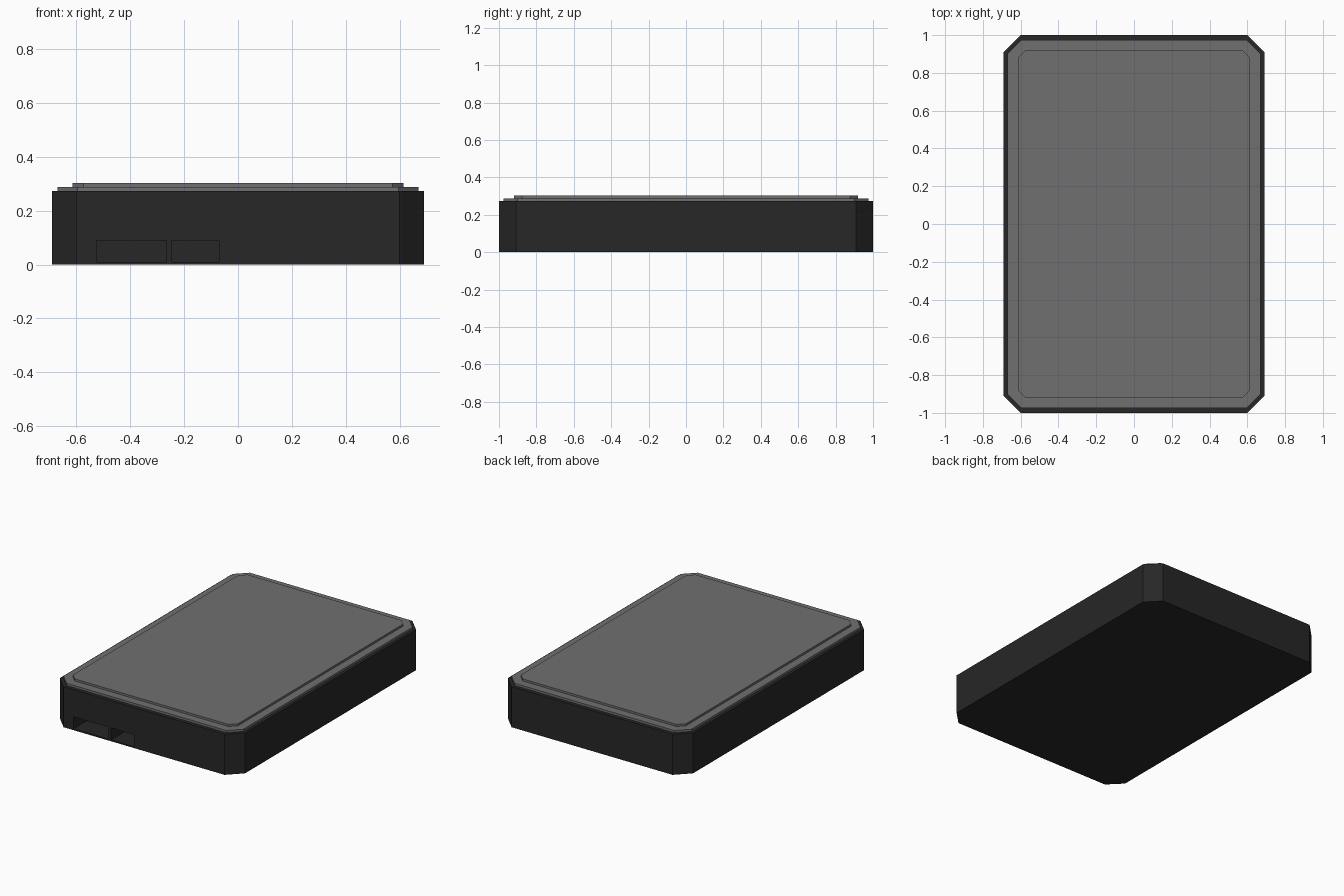
import bpy, bmesh

if "Cube" in bpy.data.objects:
    bpy.data.objects.remove(bpy.data.objects["Cube"])


def material(name, value):
    m = bpy.data.materials.new(name)
    m.diffuse_color = (value, value, value, 1)
    m.use_nodes = True
    m.node_tree.nodes["Principled BSDF"].inputs["Base Color"].default_value = m.diffuse_color
    return m


def add_object(name, bm, mat=None):
    bmesh.ops.recalc_face_normals(bm, faces=bm.faces)
    mesh = bpy.data.meshes.new(name)
    bm.to_mesh(mesh)
    bm.free()
    obj = bpy.data.objects.new(name, mesh)
    bpy.context.collection.objects.link(obj)
    if mat:
        mesh.materials.append(mat)
    return obj


def chamfered_slab(name, x, y, cut, z0, z1, mat):
    """Rectangle with cut corners, extruded from z0 to z1."""
    outline = [(x - cut, -y), (x, -y + cut), (x, y - cut), (x - cut, y),
               (-x + cut, y), (-x, y - cut), (-x, -y + cut), (-x + cut, -y)]
    bm = bmesh.new()
    base = bm.faces.new([bm.verts.new((px, py, z0)) for px, py in outline])
    ext = bmesh.ops.extrude_face_region(bm, geom=[base], use_keep_orig=True)
    verts = [g for g in ext["geom"] if isinstance(g, bmesh.types.BMVert)]
    bmesh.ops.translate(bm, verts=verts, vec=(0, 0, z1 - z0))
    return add_object(name, bm, mat)


def box(name, lo, hi, mat=None):
    bm = bmesh.new()
    bmesh.ops.create_cube(bm, size=1)
    for v in bm.verts:
        v.co = [(a + b) / 2 + c * (b - a) for a, b, c in zip(lo, hi, v.co)]
    return add_object(name, bm, mat)


dark = material("dark_case", 0.02)
grey = material("grey_lid", 0.16)

# Case and stepped lid
case = chamfered_slab("case", 0.69, 1.0, 0.09, 0.0, 0.273, dark)
chamfered_slab("lid_plate", 0.67, 0.975, 0.075, 0.265, 0.288, grey)
chamfered_slab("lid_raised_panel", 0.615, 0.92, 0.042, 0.28, 0.302, grey)

# Connector sockets recessed into the front
for name, x0, x1 in [("power_socket", -0.525, -0.265),
                     ("data_socket", -0.245, -0.07)]:
    cutter = box(name + "_cutter", (x0, -1.1, 0.01), (x1, -0.84, 0.09), dark)
    cutter.hide_render = True
    cutter.hide_viewport = True
    mod = case.modifiers.new(name, "BOOLEAN")
    mod.operation = "DIFFERENCE"
    mod.solver = "EXACT"
    mod.object = cutter
